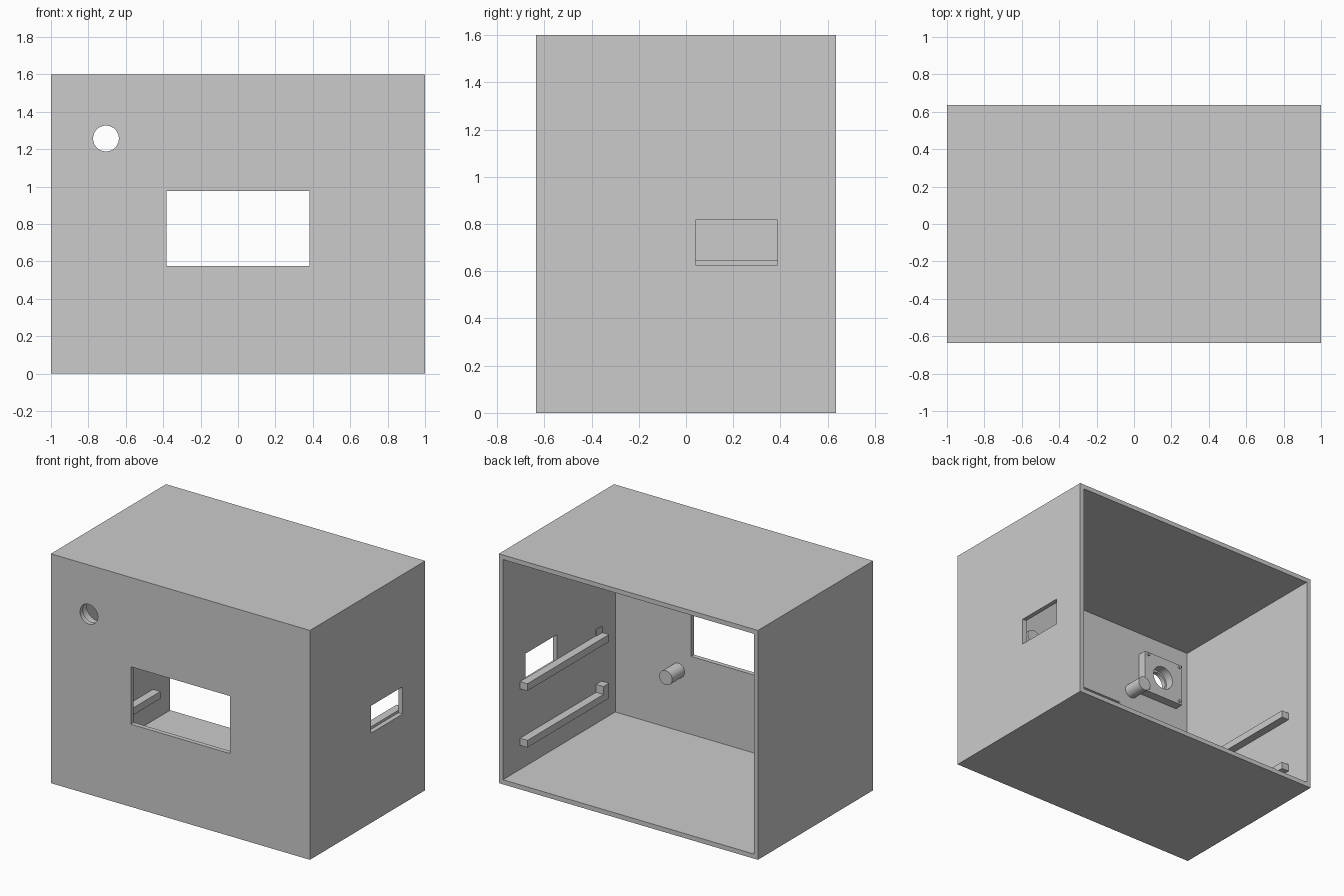
import bpy
import math

if "Cube" in bpy.data.objects:
    bpy.data.objects.remove(bpy.data.objects["Cube"], do_unlink=True)

grey = bpy.data.materials.new("light grey plastic")
grey.use_nodes = True
colour = (0.6, 0.6, 0.6, 1)
grey.diffuse_color = colour
grey.node_tree.nodes["Principled BSDF"].inputs["Base Color"].default_value = colour

W, D, H, T = 1.0, 0.635, 1.6, 0.032   # half width, half depth, height, wall
FRONT = T - D                          # inner face of the front wall


def finish(obj, name):
    obj.name = name
    obj.data.materials.append(grey)
    return obj


def box(name, x, y, z):
    """Box from three (low, high) ranges."""
    bpy.ops.mesh.primitive_cube_add(size=1, location=[sum(r) / 2 for r in (x, y, z)])
    obj = bpy.context.object
    obj.scale = [abs(r[1] - r[0]) for r in (x, y, z)]
    bpy.ops.object.transform_apply(location=False, rotation=False, scale=True)
    return finish(obj, name)


def rod(name, x, z, y, radius):
    """Cylinder along the depth axis."""
    bpy.ops.mesh.primitive_cylinder_add(vertices=48, radius=radius, depth=y[1] - y[0],
                                        location=(x, sum(y) / 2, z),
                                        rotation=(math.pi / 2, 0, 0))
    bpy.ops.object.shade_smooth_by_angle()
    return finish(bpy.context.object, name)


def cut(target, cutter):
    mod = target.modifiers.new("cut", "BOOLEAN")
    mod.operation = "DIFFERENCE"
    mod.solver = "EXACT"
    mod.object = cutter
    bpy.context.view_layer.objects.active = target
    bpy.ops.object.modifier_apply(modifier=mod.name)
    bpy.data.objects.remove(cutter, do_unlink=True)


# Housing, open at the back, with front window, side port and round hole
hole_x, hole_z = -0.706, 1.257
housing = box("housing", (-W, W), (-D, D), (0, H))
cut(housing, box("cavity", (T - W, W - T), (FRONT, D + 0.1), (T, H - T)))
cut(housing, box("window_cutter", (-0.383, 0.383), (-0.8, -0.5), (0.576, 0.977)))
cut(housing, box("port_cutter", (0.9, 1.1), (0.04, 0.387), (0.627, 0.817)))
cut(housing, rod("hole_cutter", hole_x, hole_z, (-0.8, -0.5), 0.069))

# Square mounting pad behind the round hole, with corner pins
pad_front = FRONT + 0.062
pad = box("mounting_pad", (hole_x - 0.165, hole_x + 0.155), (FRONT, pad_front),
          (hole_z - 0.15, hole_z + 0.15))
cut(pad, rod("bore_cutter", hole_x, hole_z, (-0.8, -0.4), 0.082))
for sx in (-1, 1):
    for sz in (-1, 1):
        rod("pad_pin", hole_x - 0.005 + sx * 0.135, hole_z + sz * 0.13,
            (pad_front, pad_front + 0.012), 0.01)

# Display pegs around the window
for x in (-0.482, 0.482):
    for z in (0.453, 1.098):
        rod("display_peg", x, z, (FRONT, FRONT + 0.138), 0.05)

# Board rails on both side walls, with end stops
for s in (-1, 1):
    wall, edge = s * (W - T), s * (W - T - 0.057)
    for z in (0.2, 0.595):
        box("board_rail", (edge, wall), (-0.453, 0.447), (z, z + 0.05))
    box("lower_stop", (edge, wall), (-0.453, -0.392), (0.25, 0.305))
    box("upper_stop", (wall - s * 0.006, wall), (-0.453, -0.385), (0.645, 0.69))
